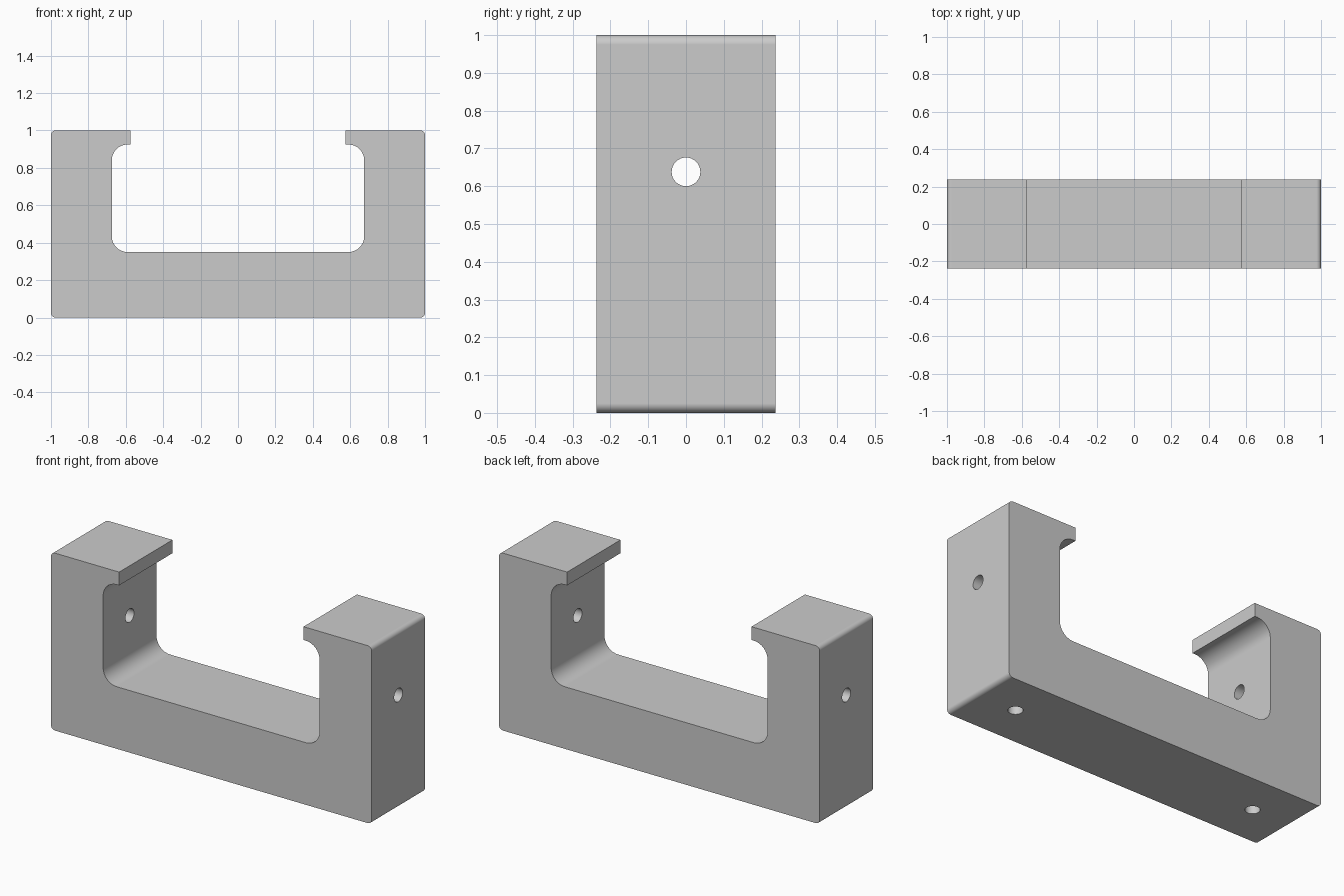
import bpy, bmesh
from math import cos, sin, pi, radians
from mathutils import Vector, Matrix

cube = bpy.data.objects.get("Cube")
if cube:
    bpy.data.objects.remove(cube, do_unlink=True)

DEPTH = 0.475
HOLE_R = 0.038

grey = bpy.data.materials.new("light_grey")
grey.use_nodes = True
colour = (0.6, 0.6, 0.6, 1)
grey.diffuse_color = colour
grey.node_tree.nodes["Principled BSDF"].inputs["Base Color"].default_value = colour


def arc(cx, cz, r, start, end, steps=8):
    """Points on a circular fillet, angles in degrees."""
    angles = [radians(start + (end - start) * i / steps) for i in range(steps + 1)]
    return [(cx + r * cos(a), cz + r * sin(a)) for a in angles]


def make_object(name, bm):
    bmesh.ops.recalc_face_normals(bm, faces=bm.faces)
    mesh = bpy.data.meshes.new(name)
    bm.to_mesh(mesh)
    bm.free()
    mesh.materials.append(grey)
    obj = bpy.data.objects.new(name, mesh)
    bpy.context.collection.objects.link(obj)
    return obj


def drill(target, centre, length, axis):
    """Cut a round hole along the given axis."""
    bm = bmesh.new()
    turn = Vector((0, 0, 1)).rotation_difference(Vector(axis)).to_matrix().to_4x4()
    bmesh.ops.create_cone(bm, cap_ends=True, segments=32, radius1=HOLE_R,
                          radius2=HOLE_R, depth=length,
                          matrix=Matrix.Translation(centre) @ turn)
    cutter = make_object("hole_cutter", bm)
    cutter.hide_render = True
    mod = target.modifiers.new("hole", "BOOLEAN")
    mod.operation = "DIFFERENCE"
    mod.solver = "EXACT"
    mod.object = cutter
    bpy.ops.object.modifier_apply(modifier=mod.name)
    bpy.data.objects.remove(cutter, do_unlink=True)


# Right half of the bracket profile: base, outer wall, lip, pocket
edge, fillet = 0.025, 0.085
wall, floor, lip = 0.675, 0.35, 0.925
half = (arc(1 - edge, edge, edge, -90, 0)
        + arc(1 - edge, 1 - edge, edge, 0, 90)
        + [(0.575, 1), (0.575, lip)]
        + arc(wall - fillet, lip - fillet, fillet, 90, 0)
        + arc(wall - fillet, floor + fillet, fillet, 0, -90))
profile = half + [(-x, z) for x, z in reversed(half)]

bm = bmesh.new()
face = bm.faces.new([bm.verts.new((x, -DEPTH / 2, z)) for x, z in profile])
result = bmesh.ops.extrude_face_region(bm, geom=[face])
moved = [g for g in result["geom"] if isinstance(g, bmesh.types.BMVert)]
bmesh.ops.translate(bm, verts=moved, vec=(0, DEPTH, 0))
bracket = make_object("bracket", bm)
bpy.context.view_layer.objects.active = bracket
bracket.select_set(True)

# Through holes in the walls and blind holes under the base
for side in (-1, 1):
    drill(bracket, (side * 0.84, 0, 0.638), 0.5, (1, 0, 0))
    drill(bracket, (side * 0.76, 0, 0.1), 0.4, (0, 0, 1))

# Smooth fillets, crisp edges
bpy.ops.object.shade_smooth_by_angle(angle=radians(30))
weighted = bracket.modifiers.new("weighted_normals", "WEIGHTED_NORMAL")
weighted.keep_sharp = True
